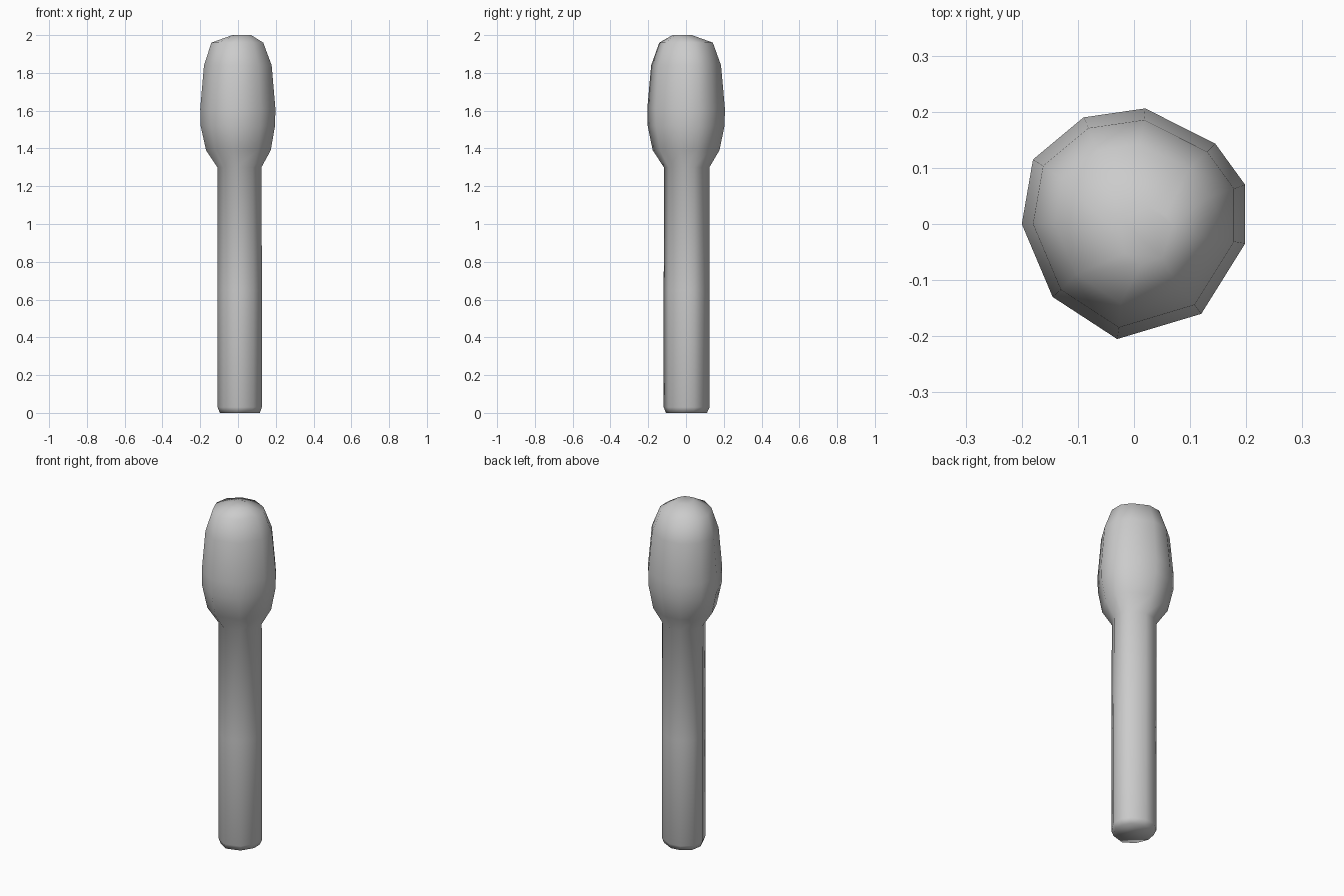
import bpy, bmesh

if "Cube" in bpy.data.objects:
    bpy.data.objects.remove(bpy.data.objects["Cube"])

# Uneven low-poly cross-section at the widest part of the head
OUTLINE = [(-0.2, 0), (-0.145, -0.13), (-0.03, -0.205), (0.12, -0.16), (0.198, -0.035),
           (0.198, 0.07), (0.145, 0.143), (0.02, 0.206), (-0.09, 0.19), (-0.18, 0.115)]

# Rings from bottom to top: height, scale, centre x, centre y
RINGS = [(0.0, 0.53, 0.01, 0.002), (0.03, 0.59, 0.01, 0.003),
         (0.65, 0.59, 0.01, 0.003), (1.3, 0.585, 0.008, 0.003),
         (1.39, 0.86, 0.003, 0), (1.52, 0.99, 0, 0), (1.61, 1.0, 0, 0),
         (1.84, 0.90, 0, 0), (1.96, 0.69, -0.003, 0), (2.0, 0.25, 0.02, -0.02)]


def loft(name, rings):
    bm = bmesh.new()
    loops = [[bm.verts.new((x * s + cx, y * s + cy, z)) for x, y in OUTLINE]
             for z, s, cx, cy in rings]
    n = len(OUTLINE)
    for low, high in zip(loops, loops[1:]):
        for i in range(n):
            j = (i + 1) % n
            bm.faces.new((low[i], low[j], high[j], high[i]))
    bm.faces.new(loops[0][::-1])
    bm.faces.new(loops[-1])
    bmesh.ops.recalc_face_normals(bm, faces=bm.faces)
    for f in bm.faces:
        f.smooth = True
    mesh = bpy.data.meshes.new(name)
    bm.to_mesh(mesh)
    bm.free()
    obj = bpy.data.objects.new(name, mesh)
    bpy.context.collection.objects.link(obj)
    return obj


# Straight stem and swollen head as one continuous skin
loft("stem_and_head", RINGS)
